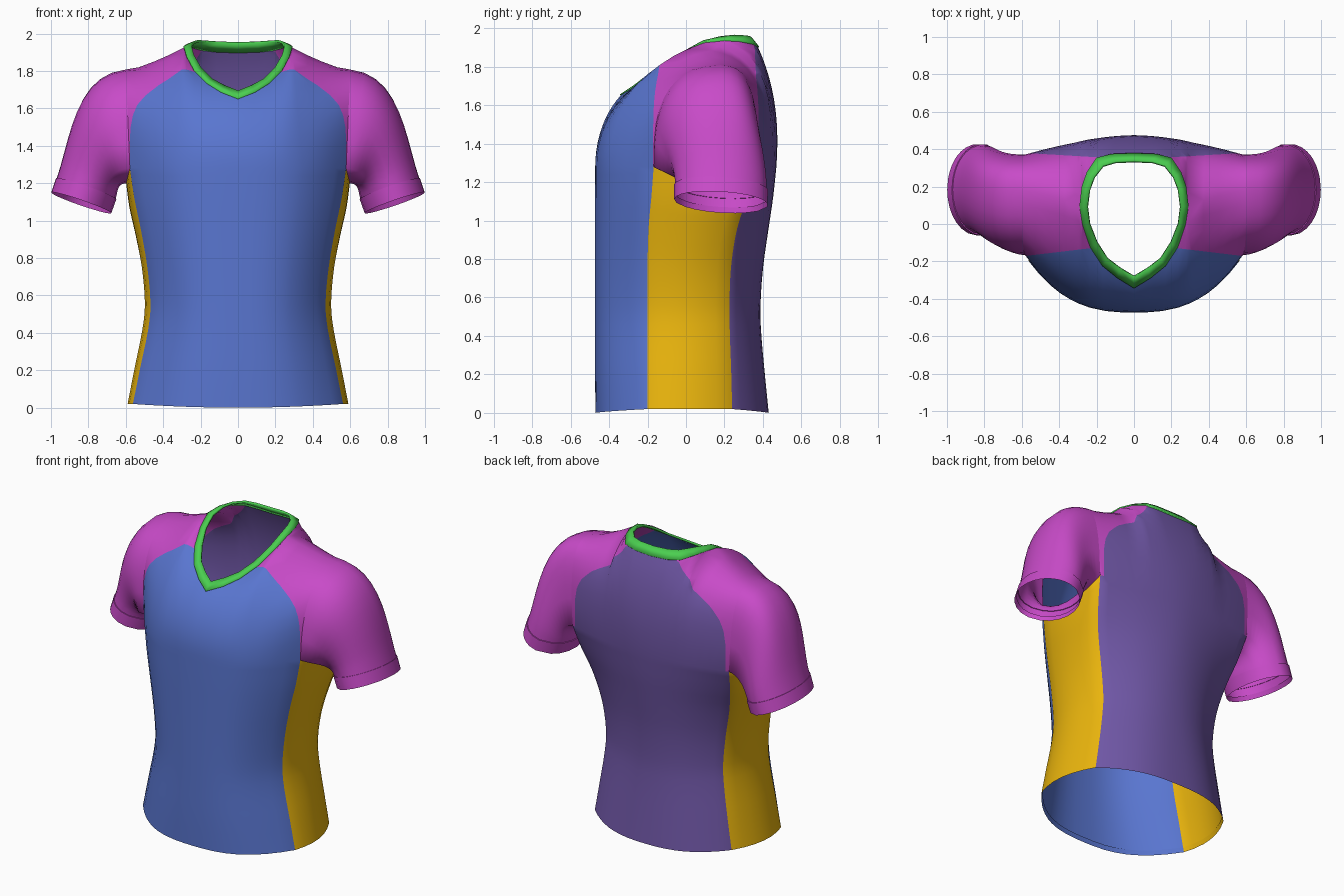
import bpy, bmesh
from math import sin, cos, atan2, radians, pi
from mathutils import Vector as V

if "Cube" in bpy.data.objects:
    bpy.data.objects.remove(bpy.data.objects["Cube"])


def material(name, rgb):
    m = bpy.data.materials.new(name)
    m.diffuse_color = (*rgb, 1)
    m.use_nodes = True
    m.node_tree.nodes["Principled BSDF"].inputs["Base Color"].default_value = m.diffuse_color
    return m


BLUE = material("front_blue", (0.10, 0.18, 0.63))
GOLD = material("side_gold", (0.82, 0.46, 0.004))
PURPLE = material("back_purple", (0.16, 0.095, 0.38))
PINK = material("sleeve_pink", (0.58, 0.07, 0.58))
GREEN = material("collar_green", (0.07, 0.62, 0.08))


def strip(bm, a, b, mats, closed=False):
    """Quads between two point rows; mats is one index or one per column."""
    n = len(a)
    for i in range(n if closed else n - 1):
        j = (i + 1) % n
        f = bm.faces.new([bm.verts.new(p) for p in (a[i], a[j], b[j], b[i])])
        f.material_index = mats if isinstance(mats, int) else mats[i]


def finish(bm, name, mats, thickness=0, angle=50):
    """Weld, mirror across x = 0 and smooth."""
    bmesh.ops.remove_doubles(bm, verts=bm.verts, dist=0.0003)
    bmesh.ops.recalc_face_normals(bm, faces=bm.faces)
    me = bpy.data.meshes.new(name)
    bm.to_mesh(me)
    bm.free()
    ob = bpy.data.objects.new(name, me)
    bpy.context.collection.objects.link(ob)
    for m in mats:
        me.materials.append(m)
    mirror = ob.modifiers.new("mirror", 'MIRROR')
    mirror.merge_threshold = 0.001
    if thickness:
        solid = ob.modifiers.new("thickness", 'SOLIDIFY')
        solid.thickness = thickness
        solid.offset = 0
    bpy.ops.object.select_all(action='DESELECT')
    ob.select_set(True)
    bpy.context.view_layer.objects.active = ob
    bpy.ops.object.shade_smooth_by_angle(angle=radians(angle))


def spline(rows, n):
    """Catmull-Rom refinement of a table of rows."""
    out = []
    for i in range(len(rows) - 1):
        p = [rows[max(0, min(len(rows) - 1, i + k))] for k in (-1, 0, 1, 2)]
        for s in range(n):
            t = s / n
            out.append([0.5 * (2 * b + (c - a) * t + (2 * a - 5 * b + 4 * c - d) * t * t
                               + (3 * b - a - 3 * c + d) * t ** 3) for a, b, c, d in zip(*p)])
    return out + [list(rows[-1])]


# Torso rows: z, front seam x, back seam x, front y, front seam y, back seam y, back y
TOP = 1.28
ROWS = spline([(0, .562, .505, -.470, -.20, .240, .430), (.2, .522, .472, -.473, -.20, .235, .410),
               (.4, .481, .442, -.473, -.20, .228, .392), (.55, .468, .432, -.473, -.20, .226, .387),
               (.75, .486, .456, -.473, -.20, .234, .400), (.95, .520, .505, -.473, -.195, .265, .428),
               (1.12, .555, .550, -.473, -.18, .320, .453),
               (TOP, .578, .578, -.472, -.168, .372, .470)], 3)
COLS = [0, .13, .27, .41, .52, .6, .7, .8, .9, 1]
SIDE = 6


def ring(row):
    z, wf, wb, yf, ysf, ysb, yb = row
    k = z / TOP
    lift = .02 * (1 - k)
    front = [V((wf * t, ysf + (yf - ysf) * (1 - t ** 2.8), z + lift * t * t)) for t in COLS]
    side = []
    for i in range(1, SIDE):
        s = i / SIDE
        bump = 4 * s * (1 - s)
        side.append(V((wf + (wb - wf) * s + (.053 - .033 * k * k) * bump, ysf + (ysb - ysf) * s,
                       z + lift - .08 * bump * k ** 3)))
    e = 2.6 - .9 * k
    back = [V((wb * t, ysb + (yb - ysb) * (1 - t ** e), z + lift * t * t)) for t in COLS]
    return front + side + back[::-1]


# Neckline (outer edge of the collar) and shoulder ridge
NECK_F = [(0, -.34, 1.65), (.09, -.285, 1.685), (.17, -.22, 1.735), (.235, -.12, 1.80),
          (.275, 0, 1.875), (.29, .10, 1.925)]
NECK_B = [(0, .375, 1.90), (.12, .37, 1.905), (.20, .35, 1.915), (.25, .275, 1.93),
          (.277, .20, 1.935), (.29, .10, 1.925)]
RIDGE = [(.37, .13, 1.885), (.45, .15, 1.85), (.53, .17, 1.82), (.60, .18, 1.808)]
K = 10


def rise(base, top, t, p, bulge=0):
    """Rounded arc from the chest row up to the neck or shoulder; a lower p is squarer."""
    m = radians(50 + 36 * t)
    top = V(top)
    out = []
    for i in range(K + 1):
        a = m * i / K
        h = (1 - cos(a) ** p) / (1 - cos(m) ** p)
        v = (sin(a) / sin(m)) ** p
        out.append(V((base.x + (top.x - base.x) * v,
                      base.y + (top.y - base.y) * h + bulge * (1 - t) * sin(pi * v),
                      base.z + (top.z - base.z) * v)))
    return out


# Body: front, side and back panels, with raglan shoulders
bm = bmesh.new()
rings = [ring(r) for r in ROWS]
n = len(COLS)
mats = [0] * (n - 1) + [1] * SIDE + [2] * (n - 1)
fold = [V((p.x * .985, p.y * .985, p.z + .03)) for p in rings[0]]
for a, b in zip([fold] + rings, rings):
    strip(bm, a, b, mats)
chest = rings[-1]
front = [rise(chest[i], p, COLS[i], 1 - .3 * COLS[i] ** 4) for i, p in enumerate(NECK_F + RIDGE)]
back = [rise(chest[-1 - i], p, COLS[i], 1 - .42 * min(1, COLS[i] / .5) ** 2, .014)
        for i, p in enumerate(NECK_B + RIDGE)]
for cols, mat in ((front, 0), (back, 2)):
    for a, b in zip(cols, cols[1:]):
        strip(bm, a, b, mat)
bmesh.ops.remove_doubles(bm, verts=bm.verts, dist=0.0003)

# Cut the raglan seams and colour the shoulder side of each
for mat, co, no in ((0, V((.28, -.135, 0)), V((.12, 1, 0))), (2, V((0, .345, 0)), V((.06, -1, 0)))):
    def upper():
        return [f for f in bm.faces if f.material_index == mat
                and f.calc_center_median().z > TOP + .005]
    fs = upper()
    geom = fs + list({e for f in fs for e in f.edges}) + list({v for f in fs for v in f.verts})
    bmesh.ops.bisect_plane(bm, geom=geom, dist=0.0005, plane_co=co, plane_no=no)
    for f in upper():
        if (f.calc_center_median() - co).dot(no) > 0:
            f.material_index = 3
finish(bm, "jersey_body", [BLUE, GOLD, PURPLE, PINK], angle=80)

# Sleeves: swept from the armhole to the slanted cuff ellipse
armhole = front[-1] + back[-1][-2::-1] + chest[n:n + SIDE - 1][::-1]
axis = V((.325, 0, -.946))


def cuff_ring(shift, scale=1):
    out = []
    for p in armhole:
        a = atan2(p.y - .10, p.z - 1.5)
        off = V((.16, 0, .055)) * cos(a) + V((0, .243, -.015)) * sin(a)
        out.append(V((.838, .183, 1.095)) + axis * shift + off * scale)
    return out


sleeve_end = cuff_ring(-.08, .985)
STEPS = 10
sleeve = []
for j in range(STEPS + 1):
    s = j / STEPS
    row = []
    for p, q in zip(armhole, sleeve_end):
        d = (q - p).length
        t0, t1 = V((1.2, 0, -.13)) * d, axis * d
        row.append(p * (2 * s**3 - 3 * s**2 + 1) + t0 * (s**3 - 2 * s**2 + s)
                   + q * (3 * s**2 - 2 * s**3) + t1 * (s**3 - s**2))
    sleeve.append(row)
bm = bmesh.new()
for a, b in zip(sleeve, sleeve[1:]):
    strip(bm, a, b, 0, True)
finish(bm, "sleeves", [PINK], angle=80)

# Cuffs: slightly proud band with a folded inner edge
bm = bmesh.new()
bands = [sleeve_end, cuff_ring(-.08, 1.01), cuff_ring(0, 1.005), cuff_ring(-.03, .97)]
for a, b in zip(bands, bands[1:]):
    strip(bm, a, b, 0, True)
finish(bm, "sleeve_cuffs", [PINK])

# Collar: V-neck band between the neckline and its inner edge
INNER = [(0, -.28, 1.69), (.075, -.235, 1.72), (.14, -.185, 1.755), (.195, -.10, 1.81),
         (.235, 0, 1.88), (.247, .09, 1.93), (.237, .18, 1.952), (.212, .25, 1.96),
         (.165, .31, 1.957), (.10, .33, 1.953), (0, .335, 1.95)]
bm = bmesh.new()
strip(bm, [V(p) for p in NECK_F + NECK_B[-2::-1]], [V(p) for p in INNER], 0)
finish(bm, "collar", [GREEN], thickness=.014)
